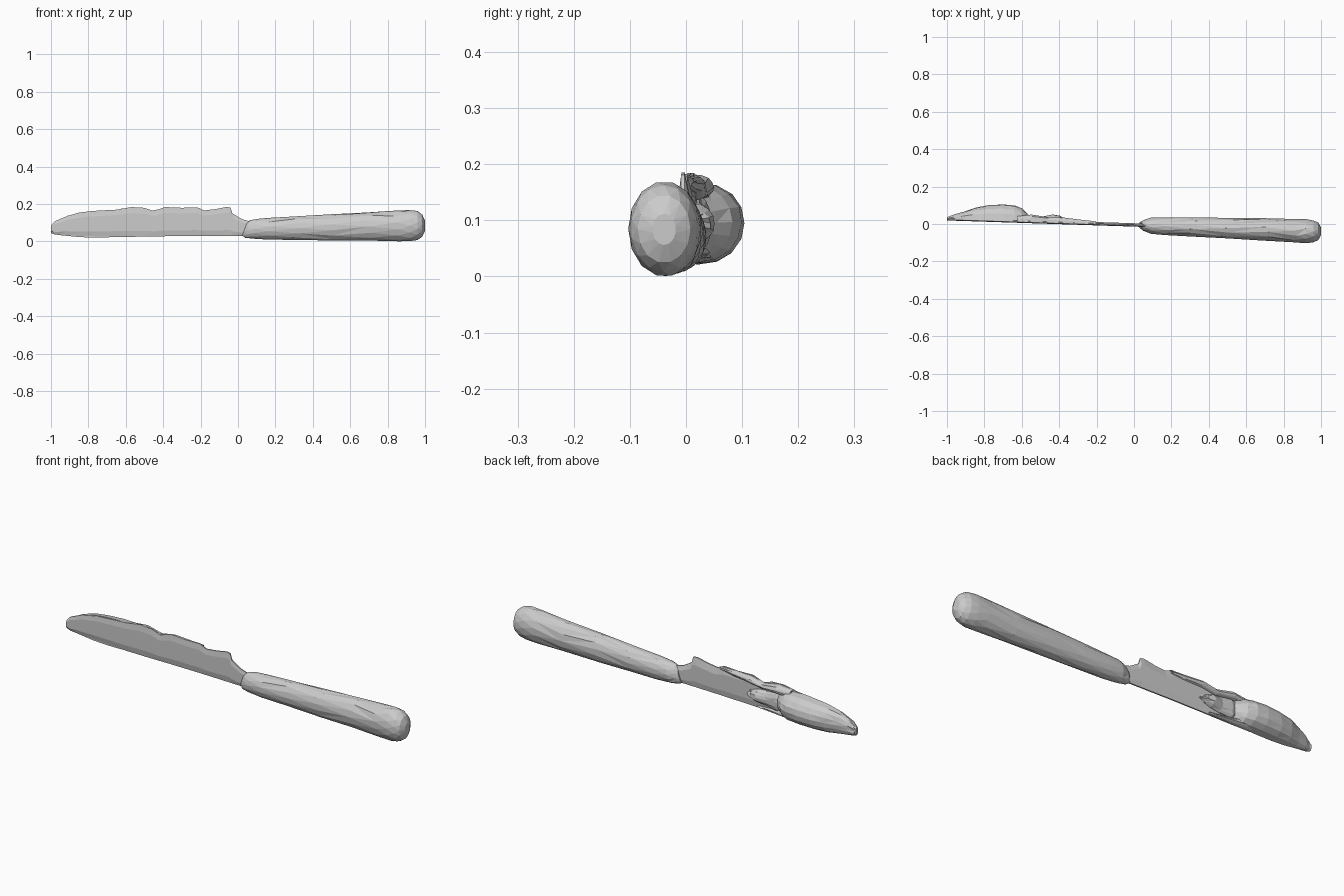
import bpy, bmesh, math, random

random.seed(4)


def finish(bm, name):
    bmesh.ops.recalc_face_normals(bm, faces=bm.faces)
    me = bpy.data.meshes.new(name)
    bm.to_mesh(me)
    bm.free()
    ob = bpy.data.objects.new(name, me)
    bpy.context.collection.objects.link(ob)
    return ob


def loft(name, rings):
    """Skin closed rings of equal point count and cap both ends."""
    bm = bmesh.new()
    vs = [[bm.verts.new(p) for p in r] for r in rings]
    n = len(rings[0])
    for a, b in zip(vs, vs[1:]):
        for i in range(n):
            j = (i + 1) % n
            bm.faces.new((a[i], a[j], b[j], b[i]))
    bm.faces.new(vs[0])
    bm.faces.new(vs[-1][::-1])
    bmesh.ops.triangulate(bm, faces=bm.faces)
    return finish(bm, name)


def jit(a):
    return random.uniform(-a, a)


def blade_y(x):
    # front face of the slightly angled blade
    return -0.014 - 0.033 * x


# Handle: x, y min, y max, z min, z max
handle = [(0.035, -0.022, 0.010, 0.030, 0.100), (0.05, -0.036, 0.020, 0.020, 0.113),
          (0.09, -0.052, 0.034, 0.014, 0.122), (0.16, -0.060, 0.037, 0.010, 0.126),
          (0.32, -0.068, 0.036, 0.007, 0.136), (0.50, -0.078, 0.034, 0.005, 0.146),
          (0.70, -0.089, 0.031, 0.003, 0.157), (0.86, -0.099, 0.028, 0.001, 0.166),
          (0.92, -0.103, 0.026, 0.000, 0.170), (0.96, -0.099, 0.020, 0.008, 0.163),
          (0.985, -0.086, 0.008, 0.024, 0.145), (1.0, -0.060, -0.018, 0.056, 0.112)]
N = 14
rings = []
for k, (x, y0, y1, z0, z1) in enumerate(handle):
    ring = []
    for i in range(N):
        a = 2 * math.pi * (i + 0.5 * (k % 2)) / N
        lean = 0.012 * math.sin(a) if k < 3 else 0
        ring.append((x + lean + (jit(0.012) if 3 < k < 8 else 0),
                     (y0 + y1) / 2 + (y1 - y0) / 2 * math.cos(a),
                     (z0 + z1) / 2 + (z1 - z0) / 2 * math.sin(a)))
    rings.append(ring)
loft("handle", rings)

# Blade: x, bottom z, top z, with a ragged upper edge
blade = [(-1.0, 0.045, 0.085), (-0.98, 0.037, 0.108), (-0.91, 0.032, 0.138),
         (-0.82, 0.029, 0.157), (-0.72, 0.027, 0.165), (-0.65, 0.026, 0.170),
         (-0.57, 0.025, 0.184), (-0.50, 0.026, 0.180), (-0.45, 0.027, 0.163),
         (-0.39, 0.028, 0.184), (-0.30, 0.029, 0.180), (-0.22, 0.030, 0.183),
         (-0.18, 0.030, 0.166), (-0.12, 0.030, 0.173), (-0.06, 0.030, 0.185),
         (-0.04, 0.030, 0.181), (-0.03, 0.030, 0.150), (0.02, 0.030, 0.120), (0.06, 0.032, 0.108)]
rings = []
for x, z0, z1 in blade:
    y, h = blade_y(x), z1 - z0
    rings.append([(x, y + 0.006, z0), (x, y, z0 + 0.2 * h), (x, y, z1 - 0.2 * h),
                  (x, y + 0.004, z1), (x, y + 0.010, z1),
                  (x, y + 0.018, z1 - 0.25 * h), (x, y + 0.018, z0 + 0.2 * h),
                  (x, y + 0.013, z0)])
loft("blade", rings)


# Spread on the back of the blade: x, outer y, z min, z max
def spread(name, stations, rough):
    rings, n = [], 8
    for x, y1, z0, z1 in stations:
        base = blade_y(x) + 0.008
        ring = []
        for i in range(n + 1):
            a = math.pi * i / n
            s = math.sin(a) ** 0.85
            ring.append((x + jit(rough), base + (y1 - base) * s + jit(rough) * 0.3 * s,
                         (z0 + z1) / 2 - (z1 - z0) / 2 * math.cos(a)))
        rings.append(ring)
    return loft(name, rings)


spread("spread_mound", [(-0.99, 0.040, 0.042, 0.090), (-0.96, 0.052, 0.035, 0.115),
                        (-0.91, 0.066, 0.030, 0.138), (-0.85, 0.088, 0.024, 0.155),
                        (-0.78, 0.101, 0.021, 0.163), (-0.70, 0.104, 0.022, 0.168),
                        (-0.64, 0.099, 0.025, 0.168), (-0.60, 0.082, 0.032, 0.162),
                        (-0.57, 0.055, 0.042, 0.150), (-0.54, 0.030, 0.060, 0.135)], 0.005)
spread("spread_clump", [(-0.58, 0.035, 0.060, 0.140), (-0.54, 0.046, 0.042, 0.150),
                        (-0.48, 0.040, 0.050, 0.135), (-0.43, 0.050, 0.060, 0.130),
                        (-0.40, 0.044, 0.070, 0.120), (-0.37, 0.018, 0.080, 0.110)], 0.008)
spread("spread_top_smear", [(-0.62, 0.045, 0.130, 0.176), (-0.55, 0.050, 0.138, 0.182),
                            (-0.46, 0.036, 0.135, 0.165), (-0.38, 0.034, 0.148, 0.181),
                            (-0.28, 0.020, 0.152, 0.180), (-0.21, 0.013, 0.160, 0.178)], 0.007)
spread("spread_bottom_smear", [(-0.66, 0.050, 0.023, 0.060), (-0.58, 0.042, 0.024, 0.056),
                               (-0.50, 0.030, 0.027, 0.046), (-0.42, 0.020, 0.029, 0.040)], 0.006)
